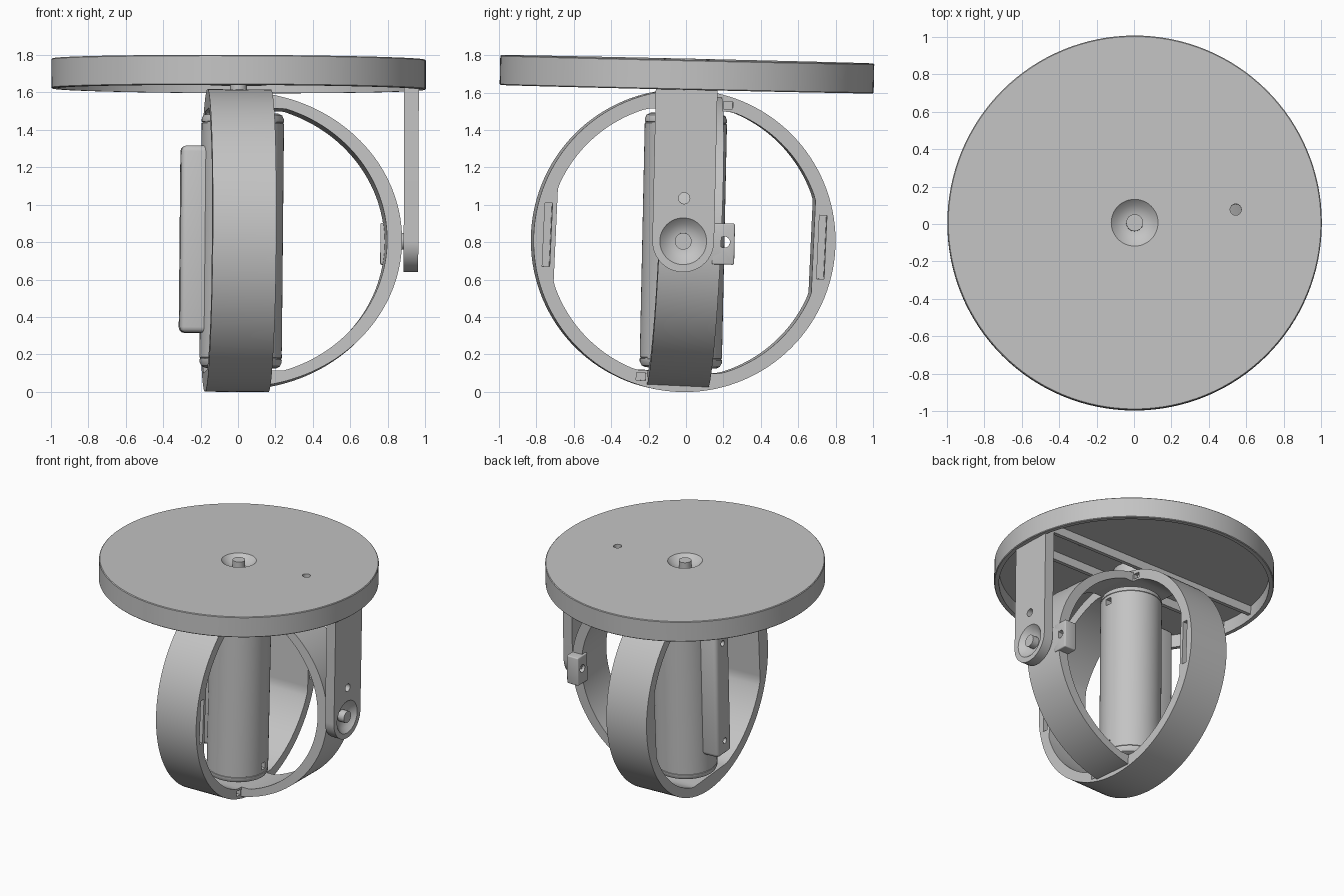
import bpy, bmesh, math
from mathutils import Matrix, Vector, Euler

cube = bpy.data.objects.get("Cube")
if cube:
    bpy.data.objects.remove(cube, do_unlink=True)

GREY = (0.55, 0.55, 0.55, 1)
grey = bpy.data.materials.new("plain grey")
grey.use_nodes = True
grey.diffuse_color = GREY
for node in grey.node_tree.nodes:
    if node.type == 'BSDF_PRINCIPLED':
        node.inputs["Base Color"].default_value = GREY

CENTRE = Vector((0, -0.015, 0.808))


def frame(rx, ry, rz):
    """Slightly tilted frame about the gimbal centre."""
    angles = [math.radians(a) for a in (rx, ry, rz)]
    return Matrix.Translation(CENTRE) @ Euler(angles).to_matrix().to_4x4()


TABLE = frame(-1.3, 0.2, 0)
RINGS = frame(-2.6, 0.5, 2.5)
CORE = frame(-1.2, 0.6, 2.5)
TO_X = Matrix.Rotation(math.pi / 2, 4, 'Y')


def finish(name, bm):
    bmesh.ops.recalc_face_normals(bm, faces=bm.faces)
    mesh = bpy.data.meshes.new(name)
    bm.to_mesh(mesh)
    bm.free()
    mesh.materials.append(grey)
    obj = bpy.data.objects.new(name, mesh)
    bpy.context.collection.objects.link(obj)
    return obj


def lathe(name, profile, at=(0, 0, 0), turn=Matrix(), steps=48):
    """Revolve an (r, z) profile whose two ends lie on the axis."""
    bm = bmesh.new()
    verts = [bm.verts.new((r, 0, z)) for r, z in profile]
    edges = [bm.edges.new(pair) for pair in zip(verts, verts[1:])]
    bmesh.ops.spin(bm, geom=verts + edges, axis=(0, 0, 1), cent=(0, 0, 0),
                   angle=2 * math.pi, steps=steps)
    bmesh.ops.remove_doubles(bm, verts=bm.verts, dist=0.0001)
    bm.transform(Matrix.Translation(at) @ turn)
    return finish(name, bm)


def rod(name, r, z0, z1, at=(0, 0, 0), turn=Matrix()):
    return lathe(name, [(0, z0), (r, z0), (r, z1), (0, z1)], at, turn, 24)


def box(name, size, at, bevel=0):
    bm = bmesh.new()
    bmesh.ops.create_cube(bm, size=1)
    bm.transform(Matrix.Translation(at) @ Matrix.Diagonal((*size, 1)))
    if bevel:
        bmesh.ops.bevel(bm, geom=bm.edges[:], offset=bevel, segments=3,
                        profile=0.5, affect='EDGES')
    return finish(name, bm)


def cut(obj, *cutters):
    """Subtract the cutters and remove them."""
    bpy.context.view_layer.objects.active = obj
    for cutter in cutters:
        cutter.hide_render = True
        mod = obj.modifiers.new("cut", 'BOOLEAN')
        mod.operation = 'DIFFERENCE'
        mod.solver = 'EXACT'
        mod.object = cutter
        bpy.ops.object.modifier_apply(modifier=mod.name)
        bpy.data.objects.remove(cutter, do_unlink=True)


def place(matrix, *objs):
    for obj in objs:
        obj.data.transform(matrix)


def band(name, outer, inner, flat, start, end, half_width, across):
    """Hoop section with inner flats; across turns (u, v, w) into xyz."""
    bm = bmesh.new()
    count = 128
    closed = end - start > 6
    sections = []
    for i in range(count if closed else count + 1):
        t = start + (end - start) * i / count
        c, s = math.cos(t), math.sin(t)
        o = (outer[0] * c, outer[1] * s)
        n = [max(-f, min(f, v)) for f, v in zip(flat, (inner[0] * c, inner[1] * s))]
        sections.append([bm.verts.new(across(u, v, w)) for (u, v), w in
                         ((o, -half_width), (o, half_width),
                          (n, half_width), (n, -half_width))])
    pairs = list(zip(sections, sections[1:]))
    if closed:
        pairs.append((sections[-1], sections[0]))
    else:
        bm.faces.new(sections[0])
        bm.faces.new(sections[-1])
    for a, b in pairs:
        for k in range(4):
            m = (k + 1) % 4
            bm.faces.new((a[k], a[m], b[m], b[k]))
    return finish(name, bm)


def dish(at, turn=Matrix()):
    return lathe("dish_cutter", [(0, -0.05), (0.05, -0.05), (0.095, -0.03),
                 (0.125, 0), (0.125, 0.05), (0, 0.05)], at, turn)


# Round table top, hollow underneath
BOTTOM, TOP, CEILING = 0.81, 0.97, 0.91
table = lathe("table_top", [(0, CEILING), (0.965, CEILING), (0.965, BOTTOM),
              (0.995, BOTTOM), (1, BOTTOM + 0.005), (1, TOP - 0.005),
              (0.995, TOP), (0, TOP)], steps=128)
cut(table, dish((0, 0, TOP)), rod("cutter", 0.03, 0.8, 1.1, (0.54, 0.07, 0)))
place(TABLE, table,
      rod("table_pivot_knob", 0.045, CEILING, TOP + 0.004),
      rod("table_pivot_boss", 0.15, 0.83, CEILING + 0.005),
      rod("table_pivot_pin", 0.045, 0.76, 0.85))
for side in (-1, 1):
    place(TABLE, box("table_rib", (1.9, 0.03, 0.07), (0, side * 0.15, 0.88)))

# Hanging arm with a rounded end and a pivot
bm = bmesh.new()
outline = [(0.165 * math.cos(math.pi + math.pi * i / 32),
            0.165 * math.sin(math.pi + math.pi * i / 32)) for i in range(33)]
outline += [(0.165, CEILING + 0.01), (-0.165, CEILING + 0.01)]
face = bm.faces.new([bm.verts.new((0.885, y, z)) for y, z in outline])
extruded = bmesh.ops.extrude_face_region(bm, geom=[face])["geom"]
bmesh.ops.translate(bm, vec=(0.078, 0, 0),
                    verts=[v for v in extruded if isinstance(v, bmesh.types.BMVert)])
arm = finish("arm", bm)
cut(arm, dish((0.963, 0, 0), TO_X),
    rod("cutter", 0.03, 0.8, 1.1, (0, 0, 0.23), TO_X))
place(TABLE, arm,
      rod("arm_pivot_knob", 0.045, 0.9, 0.965, turn=TO_X),
      rod("arm_pivot_pin", 0.045, 0.82, 0.9, turn=TO_X))

# Full ring facing sideways, with slots in its thick sides
ring = band("full_ring", (0.808, 0.808), (0.735, 0.735), (0.69, 0.70),
            0, 2 * math.pi, 0.17, lambda u, v, w: (w, u, v))
for side in (-1, 1):
    cut(ring, box("cutter", (0.16, 0.04, 0.34), (0.17, side * 0.735, 0)),
        box("cutter", (0.06, 0.05, 0.04), (0.17, side * 0.2, side * 0.735)))
place(RINGS, ring)

# Half ring reaching out to the arm, with a drilled tab
half = band("half_ring", (0.87, 0.79), (0.79, 0.735), (0.79, 0.70),
            -math.pi / 2, math.pi / 2, 0.165, lambda u, v, w: (u, w, v))
tab = box("half_ring_tab", (0.1, 0.12, 0.22), (0.81, 0.215, -0.01), 0.008)
cut(tab, rod("cutter", 0.03, 0.6, 1, (0, 0.22, 0), TO_X))
place(RINGS, half)
place(TABLE, tab)

# Central cylinder with seams near both ends and small square holes
wall = [(0.19, 0.68), (0.21, 0.67), (0.22, 0.65), (0.22, 0.634),
        (0.216, 0.632), (0.216, 0.628), (0.22, 0.626)]
cylinder = lathe("cylinder", [(0, 0.68)] + wall
                 + [(r, -z) for r, z in reversed(wall)] + [(0, -0.68)],
                 (0.02, 0, 0), steps=64)
for z in (-0.58, 0.58):
    cut(cylinder, box("cutter", (0.1, 0.05, 0.05), (0.24, 0, z)))
axle = rod("cylinder_axle", 0.06, -0.73, 0.73, (0.02, 0, 0))

# Rounded pack on the side of the cylinder
pack = box("side_pack", (0.2, 0.18, 1.0), (-0.21, 0, 0.005), 0.03)
for z in (-0.385, 0.385):
    cut(pack, rod("cutter", 0.022, -0.4, -0.26, (0, 0, z), TO_X))
place(CORE, cylinder, axle, pack)

# Smooth shading that keeps hard edges
bpy.ops.object.select_all(action='DESELECT')
for obj in bpy.context.collection.objects:
    if obj.type == 'MESH' and grey.name in obj.data.materials:
        obj.select_set(True)
        bpy.context.view_layer.objects.active = obj
bpy.ops.object.shade_smooth_by_angle(angle=math.radians(30))
